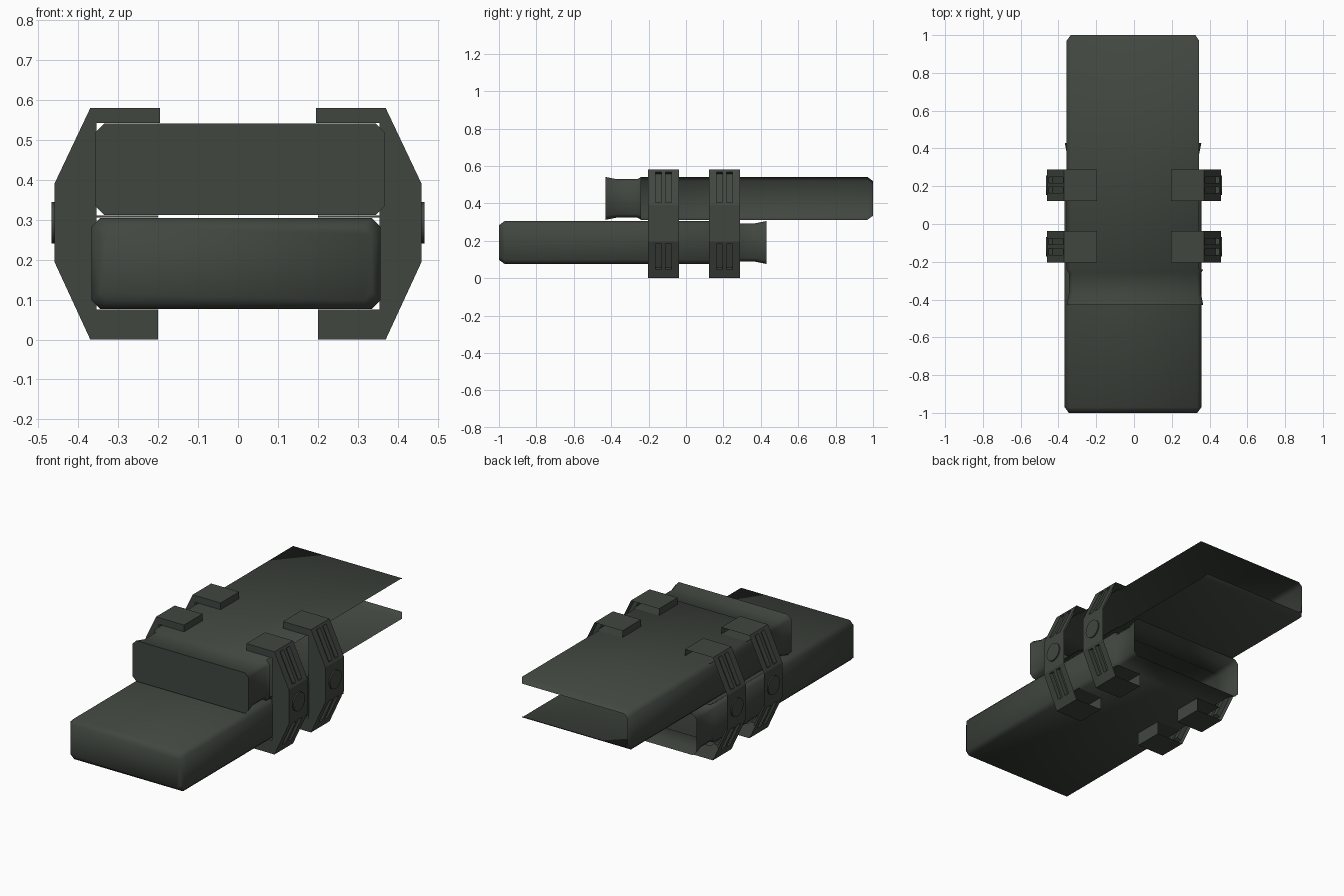
import bpy, bmesh, math
from mathutils import Matrix

if "Cube" in bpy.data.objects:
    bpy.data.objects.remove(bpy.data.objects["Cube"])

mat = bpy.data.materials.new("dark green grey")
mat.diffuse_color = (0.053, 0.062, 0.051, 1)
mat.use_nodes = True
mat.node_tree.nodes["Principled BSDF"].inputs["Base Color"].default_value = mat.diffuse_color


def make(name, bm, smooth=0):
    me = bpy.data.meshes.new(name)
    bm.to_mesh(me)
    bm.free()
    me.materials.append(mat)
    if smooth:
        me.shade_smooth()
        me.set_sharp_from_angle(angle=math.radians(smooth))
    ob = bpy.data.objects.new(name, me)
    bpy.context.collection.objects.link(ob)
    return ob


def case(name, upper):
    # chamfered rectangular rings along y: (y, inset, chamfer)
    rings = [(-1.0, 0.022, 0.02), (-0.97, 0.0, 0.022), (0.24, 0.0, 0.022),
             (0.26, 0.012, 0.02), (0.37, 0.012, 0.02), (0.43, 0.0, 0.022)]
    bm = bmesh.new()
    loops = []
    for y, i, c in rings:
        x0, x1, z0, z1 = -0.367 + i, 0.357 - i, 0.076 + i, 0.305 - i
        pts = [(x0 + c, z0), (x1 - c, z0), (x1, z0 + c), (x1, z1 - c),
               (x1 - c, z1), (x0 + c, z1), (x0, z1 - c), (x0, z0 + c)]
        loops.append([bm.verts.new((x, y, z)) for x, z in pts])
    for a, b in zip(loops, loops[1:]):
        for k in range(8):
            bm.faces.new((a[k], a[k - 1], b[k - 1], b[k]))
    bm.faces.new(loops[0])
    bm.faces.new(loops[-1])
    bmesh.ops.recalc_face_normals(bm, faces=bm.faces)
    if upper:
        bm.transform(Matrix.Translation((0, 0, 0.236)) @ Matrix.Rotation(math.pi, 4, 'Z'))
        bm.normal_update()
    # back ends are open; the upper case is also open along its right side
    gone = []
    for f in bm.faces:
        c, n = f.calc_center_median(), f.normal
        if n.y > 0.9 or upper and (c.y > 0.98 and n.z < 0.99 and n.y > 0.4 and abs(n.z) < 0.1 and n.x > -0.3
                                   or c.y > -0.2 and n.x > 0.3):
            gone.append(f)
    bmesh.ops.delete(bm, geom=gone, context='FACES')
    return make(name, bm, 50)


case("lower_case", False)
case("upper_case", True)

# E-shaped clamp profile (x, z)
PROFILE = [(0.195, 0.58), (0.37, 0.58), (0.46, 0.39), (0.46, 0.195), (0.37, 0.0),
           (0.2, 0.0), (0.2, 0.075), (0.354, 0.075), (0.354, 0.306), (0.2, 0.306),
           (0.2, 0.311), (0.354, 0.311), (0.354, 0.542), (0.195, 0.542)]


def clamp(name, s, yc):
    h = 0.083
    bm = bmesh.new()
    f = bm.faces.new([bm.verts.new((s * x, yc - h, z)) for x, z in PROFILE])
    ext = bmesh.ops.extrude_face_region(bm, geom=[f])
    bmesh.ops.translate(bm, vec=(0, 2 * h, 0),
                        verts=[v for v in ext['geom'] if isinstance(v, bmesh.types.BMVert)])
    bmesh.ops.recalc_face_normals(bm, faces=bm.faces)
    ob = make(name, bm)

    # grooves cut in the two slanted outer faces
    cb = bmesh.new()
    for z, ang, ln in ((0.485, -0.442, 0.18), (0.115, 0.436, 0.15)):
        x = 0.415 if z > 0.3 else 0.423
        for dy in (-0.027, 0.027):
            m = (Matrix.Translation((s * x, yc + dy, z)) @ Matrix.Rotation(s * ang, 4, 'Y')
                 @ Matrix.Diagonal((0.05, 0.032, ln, 1)))
            bmesh.ops.create_cube(cb, size=1, matrix=m)
    cutter = make("groove_cutter", cb)
    cutter.hide_render = True
    mod = ob.modifiers.new("grooves", 'BOOLEAN')
    mod.operation = 'DIFFERENCE'
    mod.solver = 'EXACT'
    mod.object = cutter
    bpy.context.view_layer.update()
    ev = ob.evaluated_get(bpy.context.evaluated_depsgraph_get())
    bm = bmesh.new()
    bm.from_mesh(ev.to_mesh())
    ev.to_mesh_clear()
    ob.modifiers.clear()
    bpy.data.objects.remove(cutter)

    # clamp shell is open at the back and on the inside
    bm.normal_update()
    gone = []
    for f in bm.faces:
        c = f.calc_center_median()
        if f.normal.y > 0.9 and c.y > yc + h - 0.002 or abs(s * c.x - 0.354) < 0.001:
            gone.append(f)
    bmesh.ops.delete(bm, geom=gone, context='FACES')
    bm.to_mesh(ob.data)
    bm.free()

    # round screw cap on the outer face
    db = bmesh.new()
    m = Matrix.Translation((s * 0.461, yc, 0.293)) @ Matrix.Rotation(math.pi / 2, 4, 'Y')
    bmesh.ops.create_cone(db, cap_ends=True, segments=16, radius1=0.052, radius2=0.052,
                          depth=0.012, matrix=m)
    make(name + "_screw_cap", db, 40)


for side, s in (("right", 1), ("left", -1)):
    clamp("front_clamp_" + side, s, -0.12)
    clamp("rear_clamp_" + side, s, 0.206)
